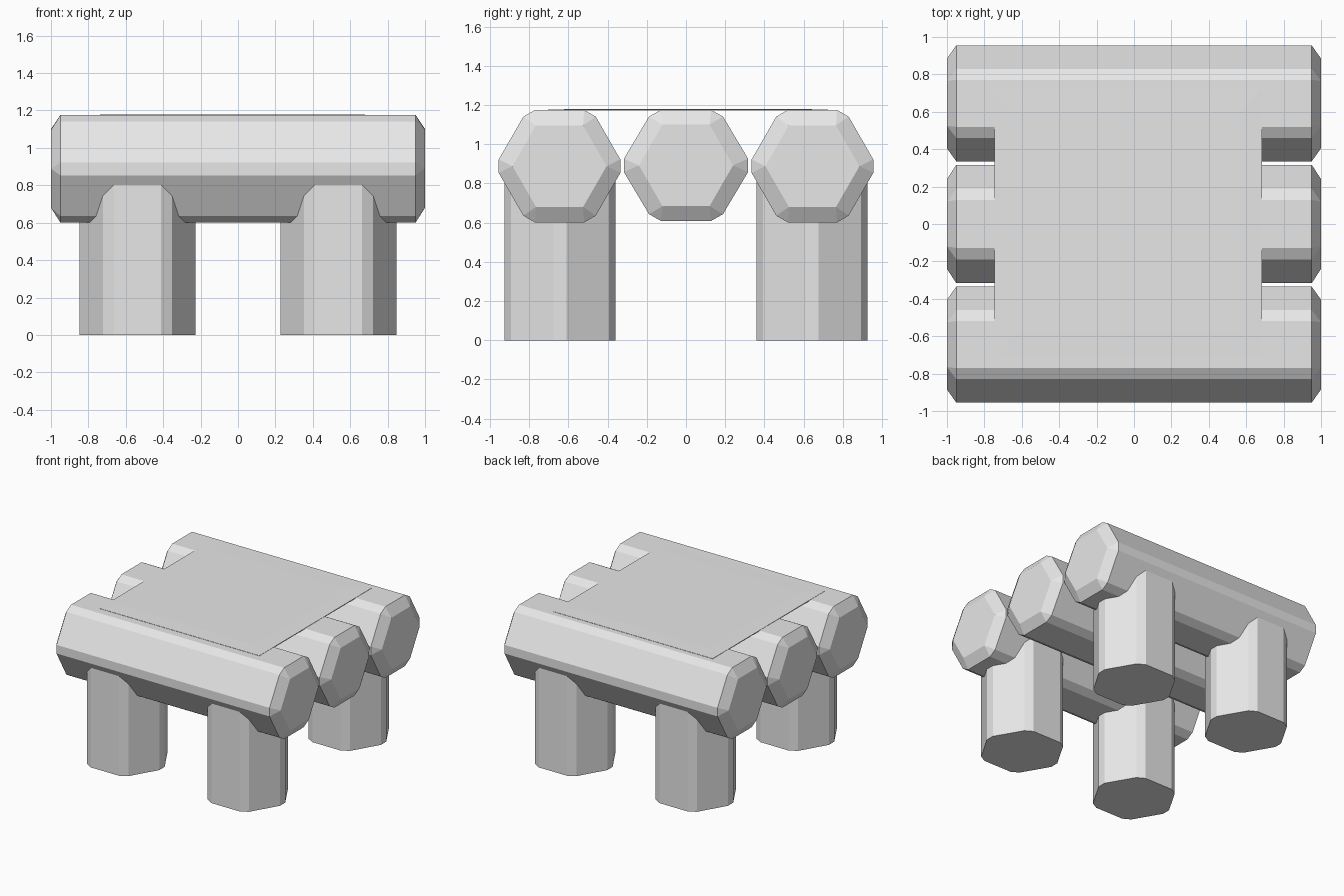
import bpy, bmesh, math

if "Cube" in bpy.data.objects:
    bpy.data.objects.remove(bpy.data.objects["Cube"])

grey = bpy.data.materials.new("light grey")
grey.diffuse_color = (0.8, 0.8, 0.8, 1)
grey.use_nodes = True
grey.node_tree.nodes["Principled BSDF"].inputs["Base Color"].default_value = grey.diffuse_color


def hexagon(rx, ry):
    """Hexagon with two points on the first axis."""
    ry = ry / math.cos(math.pi / 6)
    return [(rx * math.cos(i * math.pi / 3), ry * math.sin(i * math.pi / 3)) for i in range(6)]


def blunt(points, f=0.12):
    """Cut every corner of a polygon, giving two points per corner."""
    out = []
    n = len(points)
    for i, p in enumerate(points):
        for q in (points[i - 1], points[(i + 1) % n]):
            out.append((p[0] + (q[0] - p[0]) * f, p[1] + (q[1] - p[1]) * f))
    return out


def finish(bm, name, location):
    bmesh.ops.recalc_face_normals(bm, faces=bm.faces)
    mesh = bpy.data.meshes.new(name)
    bm.to_mesh(mesh)
    bm.free()
    mesh.materials.append(grey)
    ob = bpy.data.objects.new(name, mesh)
    ob.location = location
    bpy.context.collection.objects.link(ob)
    return ob


def bridge(bm, a, b):
    n = len(a)
    for i in range(n):
        bm.faces.new((a[i], a[(i + 1) % n], b[(i + 1) % n], b[i]))


def log(name, y, z, rx, ry):
    """Hexagonal beam along x with chamfered ends."""
    bm = bmesh.new()
    rings = []
    for s in (-1, 1):
        ring = [bm.verts.new((s * 0.95, u, v)) for u, v in blunt(hexagon(rx, ry))]
        cap = [bm.verts.new((s, u, v)) for u, v in hexagon(0.24, 0.208)]
        bm.faces.new(cap)
        for i in range(6):
            j = (i + 1) % 6
            bm.faces.new((cap[i], cap[j], ring[2 * j], ring[2 * i + 1]))
            bm.faces.new((cap[i], ring[2 * i + 1], ring[2 * i]))
        rings.append(ring)
    bridge(bm, *rings)
    finish(bm, name, (0, y, z))


def leg(name, x, y):
    """Upright hexagonal post running up into a log."""
    bm = bmesh.new()
    pts = blunt(hexagon(0.33, 0.283))
    low, high = ([bm.verts.new((u, v, z)) for u, v in pts] for z in (0, 0.88))
    bridge(bm, low, high)
    bm.faces.new(low)
    bm.faces.new(high)
    finish(bm, name, (x, y, 0))


# Three beams side by side
log("front_log", -0.645, 0.888, 0.33, 0.287)
log("middle_log", 0, 0.892, 0.337, 0.283)
log("back_log", 0.645, 0.888, 0.33, 0.287)

# Four legs
for sy, row in ((-1, "front"), (1, "back")):
    for sx, side in ((-1, "left"), (1, "right")):
        leg(f"{row}_{side}_leg", sx * 0.538, sy * 0.643)

# Thin seat sheet over the beams, with an inset square
bm = bmesh.new()
bmesh.ops.create_cube(bm, size=1)
for v in bm.verts:
    v.co = (v.co.x * 1.43, v.co.y * 1.43, v.co.z * 0.006)
top = [f for f in bm.faces if f.normal.z > 0.9]
bmesh.ops.inset_region(bm, faces=top, thickness=0.18, depth=0.002)
finish(bm, "seat_sheet", (-0.03, 0.01, 1.174))
